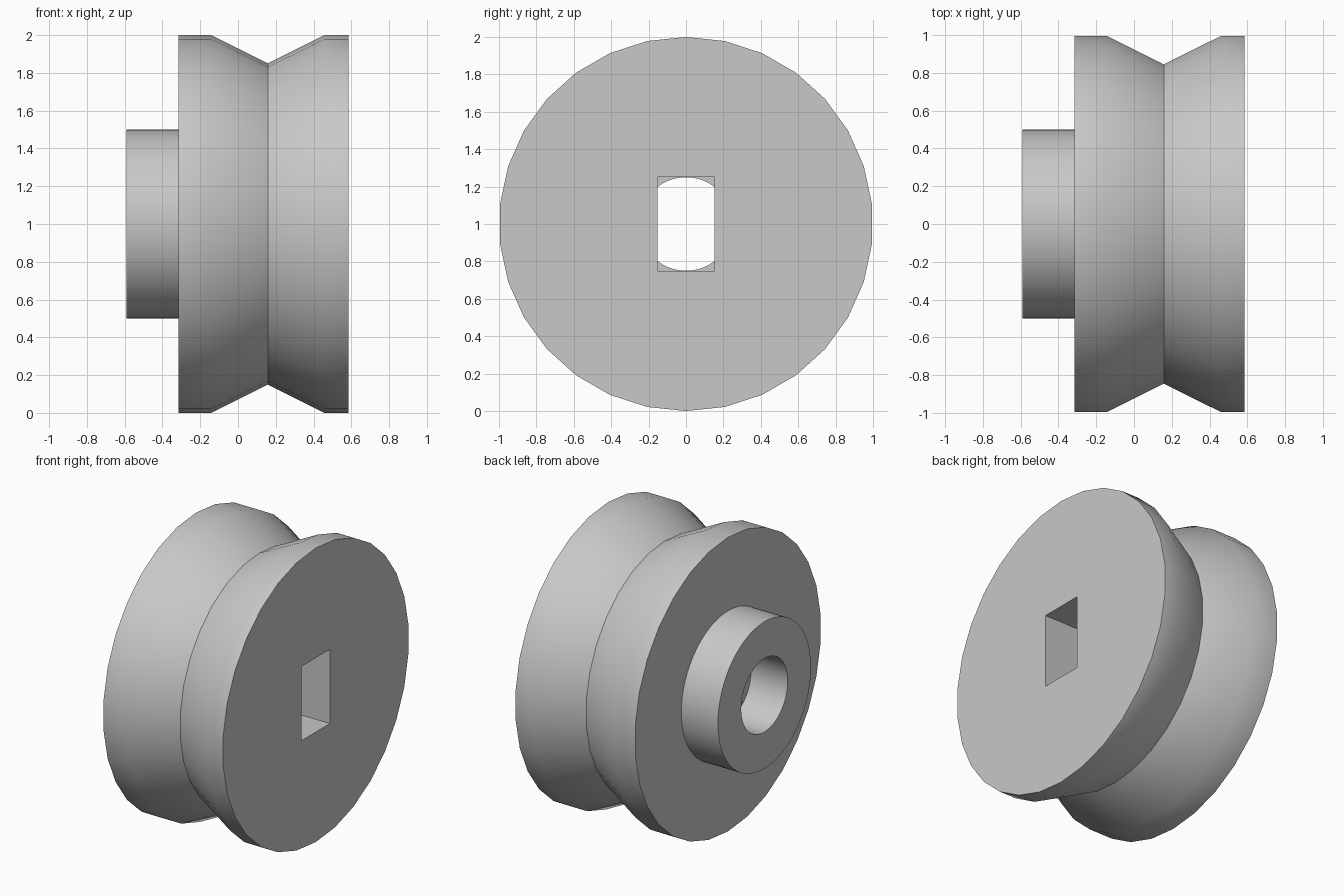
import bpy, bmesh
from math import sin, cos, tau

default_cube = bpy.data.objects.get("Cube")
if default_cube:
    bpy.data.objects.remove(default_cube, do_unlink=True)

AXIS_Z = 1.0

grey = bpy.data.materials.new("plain grey")
grey.use_nodes = True
colour = (0.58, 0.58, 0.58, 1)
grey.diffuse_color = colour
grey.node_tree.nodes["Principled BSDF"].inputs["Base Color"].default_value = colour


def make_object(name, bm):
    bmesh.ops.recalc_face_normals(bm, faces=bm.faces)
    mesh = bpy.data.meshes.new(name)
    bm.to_mesh(mesh)
    bm.free()
    mesh.materials.append(grey)
    obj = bpy.data.objects.new(name, mesh)
    bpy.context.collection.objects.link(obj)
    return obj


def activate(obj):
    bpy.ops.object.select_all(action='DESELECT')
    obj.select_set(True)
    bpy.context.view_layer.objects.active = obj


def lathe(name, profile, sides, caps):
    """Turn (x, radius) points around the horizontal axle line."""
    bm = bmesh.new()
    rings = []
    for x, r in profile:
        angles = [tau * (i / sides + 0.25) for i in range(sides)]
        rings.append([bm.verts.new((x, r * cos(a), AXIS_Z + r * sin(a))) for a in angles])
    for low, high in zip(rings, rings[1:]):
        for i in range(sides):
            j = (i + 1) % sides
            bm.faces.new((low[i], low[j], high[j], high[i]))
    if caps:
        bm.faces.new(rings[0])
        bm.faces.new(rings[-1])
    return make_object(name, bm)


# Grooved wheel
wheel = lathe("grooved_wheel",
              [(-0.315, 1), (-0.142, 1), (0.158, 0.85), (0.458, 1), (0.585, 1)],
              30, True)

# Rectangular axle slot through the wheel
bm = bmesh.new()
bmesh.ops.create_cube(bm, size=1)
bmesh.ops.scale(bm, vec=(3, 0.305, 0.504), verts=bm.verts)
bmesh.ops.translate(bm, vec=(0, 0, AXIS_Z), verts=bm.verts)
cutter = make_object("slot_cutter", bm)
cutter.hide_render = True

activate(wheel)
cut = wheel.modifiers.new("slot", 'BOOLEAN')
cut.operation = 'DIFFERENCE'
cut.solver = 'EXACT'
cut.object = cutter
bpy.ops.object.modifier_apply(modifier=cut.name)
bpy.data.objects.remove(cutter, do_unlink=True)

# Hub collar with a round bore, open where it meets the wheel
hub = lathe("hub_collar",
            [(-0.315, 0.5), (-0.59, 0.5), (-0.59, 0.25), (-0.315, 0.25)],
            60, False)

for part in (wheel, hub):
    activate(part)
    bpy.ops.object.shade_smooth_by_angle(angle=0.524)
